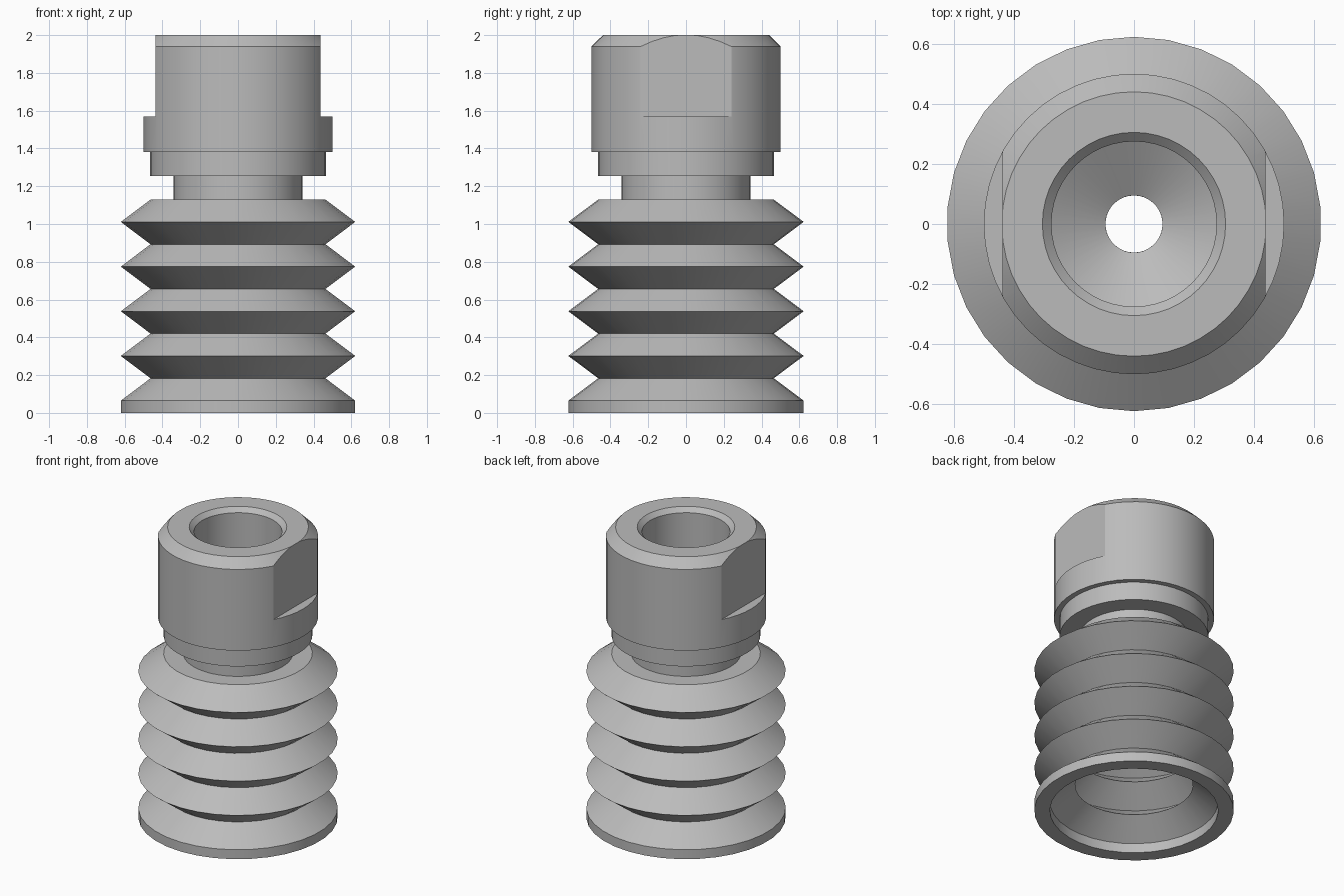
import bpy
import bmesh
from math import cos, sin, pi

cube = bpy.data.objects.get("Cube")
if cube:
    bpy.data.objects.remove(cube)

# One plain grey for the whole model
GREY = (0.5, 0.5, 0.5, 1)
grey = bpy.data.materials.new("plain grey")
grey.use_nodes = True
grey.diffuse_color = GREY
grey.node_tree.nodes["Principled BSDF"].inputs["Base Color"].default_value = GREY


def add_object(name, bm):
    bmesh.ops.recalc_face_normals(bm, faces=bm.faces)
    mesh = bpy.data.meshes.new(name)
    bm.to_mesh(mesh)
    bm.free()
    mesh.materials.append(grey)
    obj = bpy.data.objects.new(name, mesh)
    bpy.context.collection.objects.link(obj)
    return obj


def revolve(name, profile, sides):
    """Turn a closed (radius, height) profile around z."""
    bm = bmesh.new()
    rings = []
    for i in range(sides):
        a = pi / 2 + 2 * pi * i / sides
        rings.append([bm.verts.new((r * cos(a), r * sin(a), z)) for r, z in profile])
    n = len(profile)
    for i in range(sides):
        a, b = rings[i], rings[(i + 1) % sides]
        for j in range(n):
            k = (j + 1) % n
            bm.faces.new((a[j], b[j], b[k], a[k]))
    return add_object(name, bm)


# Bellows: zigzag shell, its inner wall following the outer one
PEAK, VALLEY, WALL = 0.623, 0.465, 0.097
FOLDS, RIM, PITCH = 5, 0.065, 0.2365
outer = [(PEAK, 0)]
for i in range(FOLDS):
    z = RIM + i * PITCH
    outer += [(PEAK, z), (VALLEY, z + PITCH / 2)]
inner = [(r - WALL, z) for r, z in reversed(outer)]
top = outer[-1][1]
# Close the top of the shell down to the through hole
HOLE = 0.095
roof = [(HOLE, top), (HOLE, top - 0.03), (VALLEY - WALL + 0.03, top - 0.03)]
bellows = revolve("bellows", outer + roof + inner[1:], 34)

# Fitting: neck, collar and chamfered body with a drilled bore
fitting = revolve("fitting", [
    (HOLE, top), (0.342, top), (0.342, 1.255), (0.465, 1.255), (0.465, 1.38),
    (0.5, 1.38), (0.5, 1.94), (0.44, 2), (0.305, 2), (0.275, 1.97),
    (0.275, 1.5), (HOLE, 1.39)], 48)

# Wrench flats on the left and right of the body
FLAT, SHELF = 0.438, 1.57
bm = bmesh.new()
for side in (-1, 1):
    made = bmesh.ops.create_cube(bm, size=1)["verts"]
    bmesh.ops.translate(bm, verts=made, vec=(side * (FLAT + 0.5), 0, SHELF + 0.5))
cutter = add_object("flat_cutter", bm)
cutter.hide_render = True
cutter.display_type = 'WIRE'

cut = fitting.modifiers.new("wrench flats", 'BOOLEAN')
cut.operation = 'DIFFERENCE'
cut.solver = 'EXACT'
cut.object = cutter
bpy.context.view_layer.objects.active = fitting
fitting.select_set(True)
bpy.ops.object.modifier_apply(modifier=cut.name)
bpy.data.objects.remove(cutter)

# Smooth the round walls, keep the folds and steps sharp
for obj in (bellows, fitting):
    bpy.ops.object.select_all(action='DESELECT')
    obj.select_set(True)
    bpy.context.view_layer.objects.active = obj
    bpy.ops.object.shade_smooth_by_angle(angle=pi / 9)
